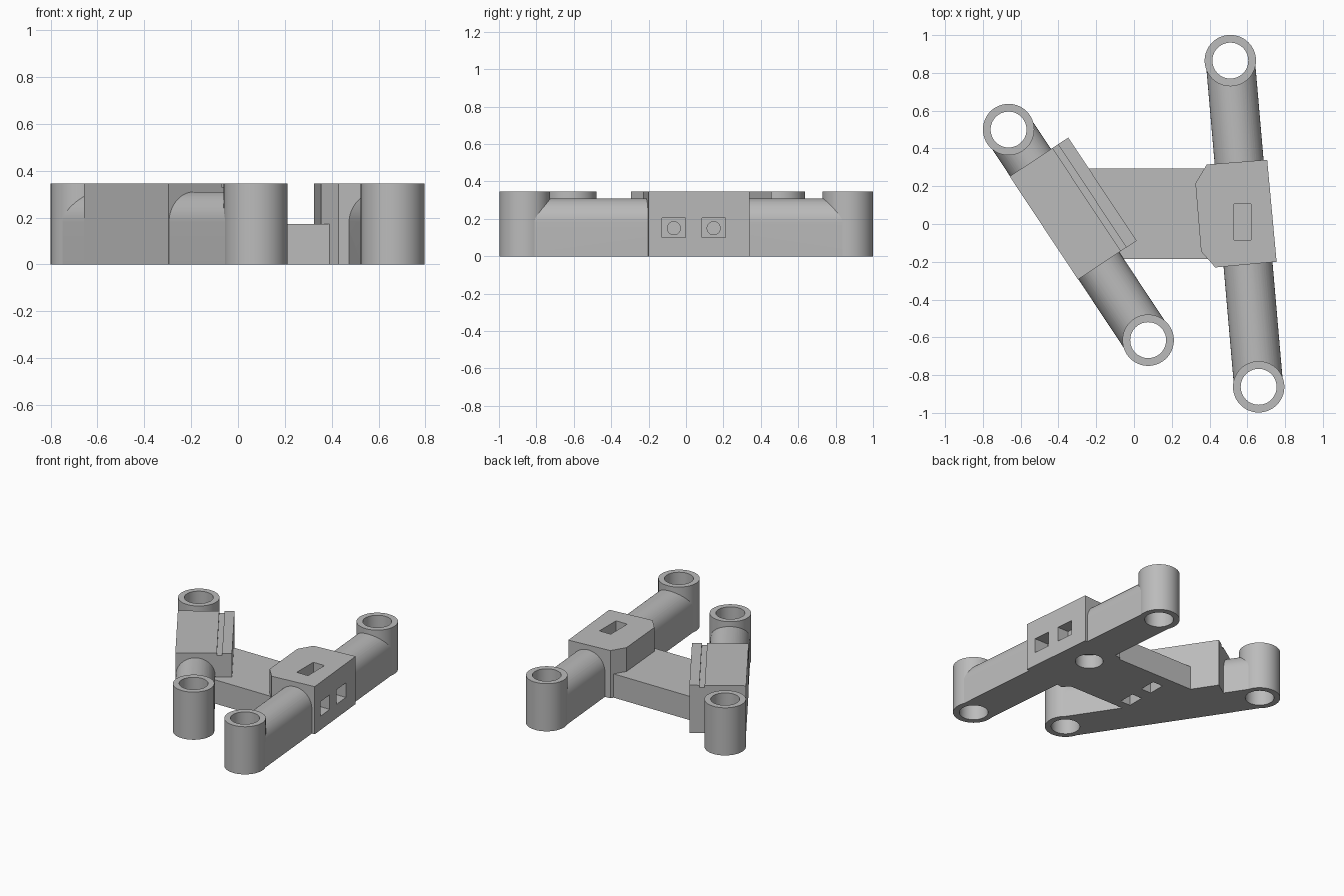
import bpy, bmesh, math
from mathutils import Matrix, Vector

cube = bpy.data.objects.get("Cube")
if cube:
    bpy.data.objects.remove(cube, do_unlink=True)

grey = bpy.data.materials.new("light_grey")
grey.use_nodes = True
COLOUR = (0.5, 0.5, 0.5, 1)
grey.diffuse_color = COLOUR
grey.node_tree.nodes["Principled BSDF"].inputs["Base Color"].default_value = COLOUR

HEIGHT = 0.345
POST_R, HOLE_R, ARM_HALF = 0.136, 0.095, 0.13


def prism(name, outline, low, high, frame=Matrix()):
    """Extrude an anticlockwise outline along the local z of a frame."""
    bm = bmesh.new()
    face = bm.faces.new([bm.verts.new((x, y, low)) for x, y in outline])
    moved = bmesh.ops.extrude_face_region(bm, geom=[face])["geom"]
    tops = [v for v in moved if isinstance(v, bmesh.types.BMVert)]
    bmesh.ops.translate(bm, verts=tops, vec=(0, 0, high - low))
    bmesh.ops.transform(bm, matrix=frame, verts=bm.verts)
    bmesh.ops.recalc_face_normals(bm, faces=bm.faces)
    mesh = bpy.data.meshes.new(name)
    bm.to_mesh(mesh)
    bm.free()
    mesh.materials.append(grey)
    obj = bpy.data.objects.new(name, mesh)
    bpy.context.collection.objects.link(obj)
    return obj


def circle(x, y, r, steps=64):
    return [(x + r * math.cos(2 * math.pi * i / steps),
             y + r * math.sin(2 * math.pi * i / steps)) for i in range(steps)]


def rect(x0, x1, y0, y1):
    return [(x0, y0), (x1, y0), (x1, y1), (x0, y1)]


def cut(obj, cutters):
    for c in cutters:
        mod = obj.modifiers.new("cut", "BOOLEAN")
        mod.operation, mod.solver, mod.object = "DIFFERENCE", "EXACT", c
        bpy.context.view_layer.objects.active = obj
        bpy.ops.object.modifier_apply(modifier=mod.name)


def axis_frame(start, end):
    """Local x across, y along, z up, with the origin at the start."""
    along = (Vector(end) - Vector(start)).normalized()
    across = Vector((-along.y, along.x))
    return Matrix(((across.x, along.x, 0, start[0]),
                   (across.y, along.y, 0, start[1]),
                   (0, 0, 1, 0), (0, 0, 0, 1)))


# Arch-topped arms with a hollow round post at each end
arch = [(-ARM_HALF, 0), (ARM_HALF, 0)]
arch += [(ARM_HALF * math.cos(math.pi * i / 32),
          0.18 + ARM_HALF * math.sin(math.pi * i / 32)) for i in range(33)]
upright = Matrix(((1, 0, 0, 0), (0, 0, 1, 0), (0, 1, 0, 0), (0, 0, 0, 1)))

ends = {"left": ((0.51, 0.865), (0.66, -0.862)),
        "right": ((-0.664, 0.50), (0.075, -0.615))}
frames, arms, parts, cutters = {}, {}, [], []
for side, (back, front) in ends.items():
    frames[side] = axis_frame(back, front)
    length = (Vector(front) - Vector(back)).length
    arm = prism(side + "_arm", arch, 0, length, frames[side] @ upright)
    arms[side] = arm
    parts.append(arm)
    for place, (x, y) in (("back", back), ("front", front)):
        hole = prism(side + "_" + place + "_hole_cutter",
                     circle(x, y, HOLE_R), -0.1, 0.5)
        post = prism(side + "_" + place + "_post",
                     circle(x, y, POST_R), 0, HEIGHT)
        cut(post, [hole])
        cut(arm, [hole])
        cutters.append(hole)
        parts.append(post)

# Block with chamfered inner corners on the long arm
left_block = prism("left_block", [(0.705, 0.34), (0.385, 0.315), (0.325, 0.215),
                                  (0.355, -0.145), (0.43, -0.23), (0.755, -0.2)],
                   0, HEIGHT)

# Block on the short arm, with a shallow groove along its inner side
right_block = prism("right_block", rect(-0.132, 0.24, 0.21, 0.865),
                    0, HEIGHT, frames["right"])
groove = prism("groove_cutter", rect(0.14, 0.175, 0.1, 1.0),
               HEIGHT - 0.015, 0.5, frames["right"])
cut(right_block, [groove])

# Low beam joining the two blocks
beam = prism("cross_beam", [(-0.209, -0.185), (0.5, -0.185),
                            (0.5, 0.295), (-0.5, 0.295)], 0, 0.172)
parts += [left_block, right_block, beam]

# Top slot and round socket underneath the long arm
slot = prism("slot_cutter", rect(0.53, 0.62, -0.085, 0.105), 0.23, 0.5)
socket = prism("socket_cutter", circle(0.51, 0.147, 0.092), -0.1, 0.1)

# Side pockets with bolt holes, and nut pockets under the beam
sideways = Matrix(((0, 0, 1, 0), (1, 0, 0, 0), (0, 1, 0, 0), (0, 0, 0, 1)))
pockets, nuts = [], []
for y in (-0.065, 0.148):
    pockets.append(prism("pocket_cutter", rect(y - 0.062, y + 0.062, 0.1, 0.205),
                         0.64, 0.9, sideways))
    pockets.append(prism("bolt_cutter", circle(y, 0.15, 0.035, 32),
                         0.45, 0.7, sideways))
    nuts.append(prism("nut_cutter", rect(-0.07, 0.01, y - 0.06, y + 0.06),
                      -0.1, 0.12))
for obj in (left_block, arms["left"]):
    cut(obj, [slot, socket] + pockets)
cut(beam, [socket] + pockets + nuts)
cut(right_block, nuts)

# Hide the helpers and shade the curved parts
for c in cutters + [groove, slot, socket] + pockets + nuts:
    bpy.data.objects.remove(c, do_unlink=True)
bpy.ops.object.select_all(action="DESELECT")
for obj in parts:
    obj.select_set(True)
bpy.context.view_layer.objects.active = parts[0]
bpy.ops.object.shade_smooth_by_angle(angle=math.radians(30))
